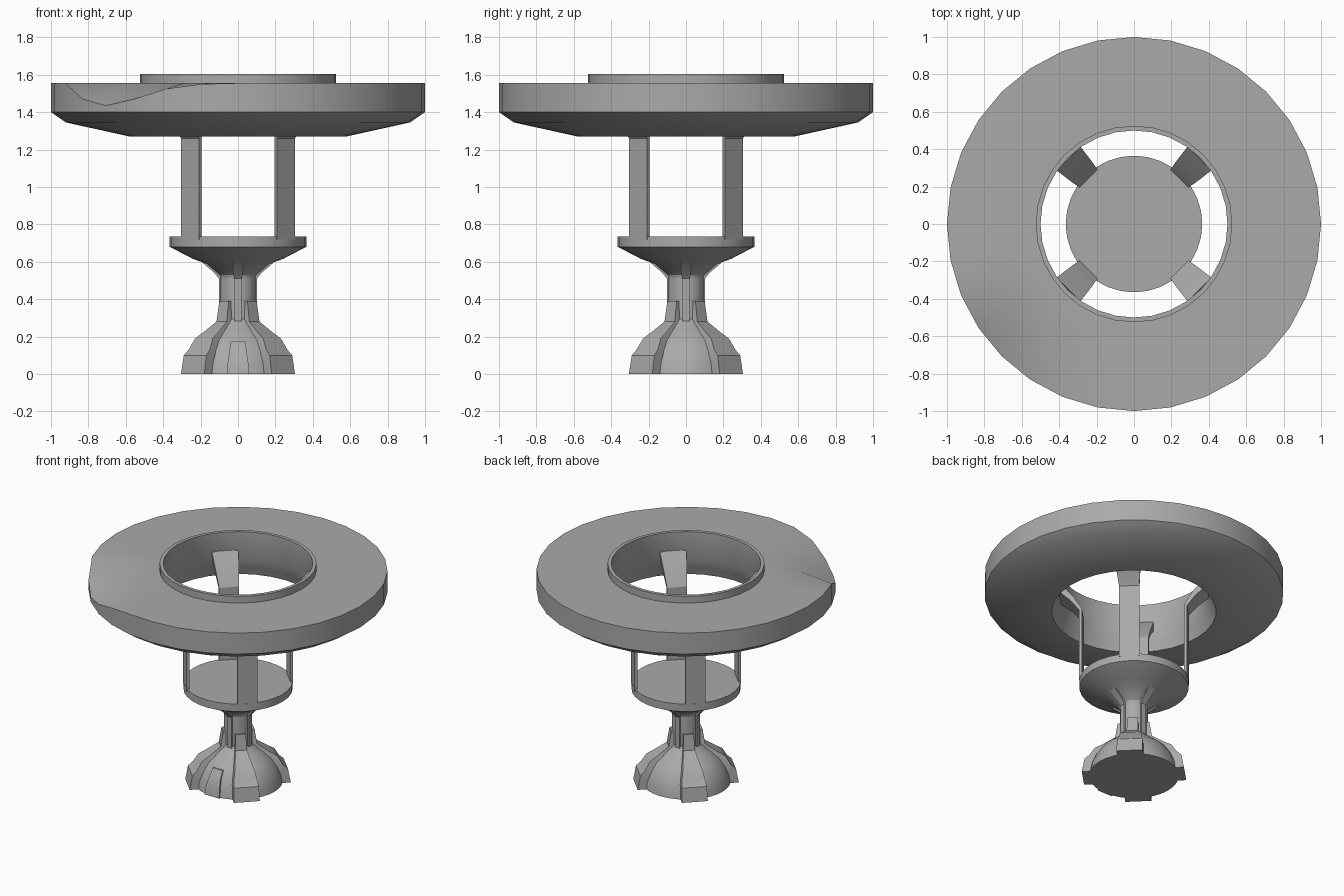
import bpy, bmesh, math

SEG = 32

old = bpy.data.objects.get("Cube")
if old:
    bpy.data.objects.remove(old, do_unlink=True)

grey = bpy.data.materials.new("stone_grey")
grey.use_nodes = True
grey.diffuse_color = (0.4, 0.4, 0.4, 1)
grey.node_tree.nodes["Principled BSDF"].inputs["Base Color"].default_value = (0.4, 0.4, 0.4, 1)


def finish(bm, name, angle=30):
    bmesh.ops.recalc_face_normals(bm, faces=bm.faces)
    mesh = bpy.data.meshes.new(name)
    bm.to_mesh(mesh)
    bm.free()
    obj = bpy.data.objects.new(name, mesh)
    bpy.context.collection.objects.link(obj)
    mesh.materials.append(grey)
    bpy.ops.object.select_all(action='DESELECT')
    bpy.context.view_layer.objects.active = obj
    obj.select_set(True)
    bpy.ops.object.shade_smooth_by_angle(angle=math.radians(angle))
    return obj


def lathe(name, profile, closed=False, segments=SEG):
    """Revolve (radius, height) points; open profiles get flat end caps."""
    bm = bmesh.new()
    rings = []
    for r, z in profile:
        rings.append([bm.verts.new((r * math.cos(a), r * math.sin(a), z))
                      for a in (math.tau * i / segments for i in range(segments))])
    pairs = list(zip(rings, rings[1:]))
    if closed:
        pairs.append((rings[-1], rings[0]))
    for lo, hi in pairs:
        for i in range(segments):
            j = (i + 1) % segments
            bm.faces.new((lo[i], lo[j], hi[j], hi[i]))
    if not closed:
        bm.faces.new(rings[0])
        bm.faces.new(rings[-1])
    return finish(bm, name)


def rib(name, degrees, rows):
    """Radial bar; each row is outer radius, outer z, inner radius, inner z, half width."""
    a = math.radians(degrees)
    c, s = math.cos(a), math.sin(a)
    bm = bmesh.new()
    loops = []
    for ro, zo, ri, zi, w in rows:
        corners = ((ro, -w, zo), (ro, w, zo), (ri, w, zi), (ri, -w, zi))
        loops.append([bm.verts.new((r * c - t * s, r * s + t * c, z)) for r, t, z in corners])
    for lo, hi in zip(loops, loops[1:]):
        for i in range(4):
            j = (i + 1) % 4
            bm.faces.new((lo[i], lo[j], hi[j], hi[i]))
    bm.faces.new(loops[0])
    bm.faces.new(loops[-1])
    return finish(bm, name)


# Broad upper ring with raised collar
ring = lathe("upper_ring", [
    (0.55, 1.27), (0.58, 1.27), (0.92, 1.345), (1.0, 1.40), (1.0, 1.555),
    (0.76, 1.555), (0.525, 1.555), (0.525, 1.605), (0.50, 1.605),
    (0.50, 1.40), (0.53, 1.33)], closed=True)

# Chipped, sunken section of the ring's top rim
dips = [0.085, 0.12, 0.085, 0.03, 0.005]
for v in ring.data.vertices:
    if v.co.z > 1.55 and math.hypot(v.co.x, v.co.y) > 0.95:
        step = round(math.atan2(v.co.y, v.co.x) / math.tau * SEG) % SEG - 19
        if 0 <= step < len(dips):
            v.co.z -= dips[step]

# Dish under the pillars
lathe("dish", [(0.09, 0.50), (0.10, 0.53), (0.17, 0.59), (0.24, 0.615),
               (0.365, 0.68), (0.365, 0.735)])

# Stem and domed foot
lathe("stem", [(0.095, 0.24), (0.095, 0.53)])
lathe("foot", [(0.30, 0), (0.29, 0.06), (0.265, 0.12), (0.225, 0.18),
               (0.16, 0.235), (0.105, 0.28), (0.09, 0.30)])

for n in range(4):
    diagonal = 45 + 90 * n
    # Pillars, flaring out into the ring
    rib(f"pillar_{n + 1}", diagonal, [
        (0.362, 0.72, 0.343, 0.72, 0.068),
        (0.362, 1.26, 0.343, 1.27, 0.068),
        (0.42, 1.33, 0.40, 1.36, 0.078),
        (0.52, 1.42, 0.495, 1.47, 0.09)])
    # Stepped buttresses over the foot
    steps = [(0.343, 0, 0.088), (0.325, 0.10, 0.085), (0.293, 0.13, 0.08),
             (0.258, 0.19, 0.067), (0.21, 0.22, 0.057),
             (0.124, 0.28, 0.039), (0.106, 0.39, 0.035)]
    rib(f"foot_buttress_{n + 1}", diagonal,
        [(r, z, max(r - 0.09, 0.06), z, w) for r, z, w in steps])
    # Slim ribs along the stem, spreading under the dish
    rib(f"stem_rib_{n + 1}", 90 * n, [
        (r, z, 0.06, z, w) for r, z, w in
        [(0.102, 0.25, 0.02), (0.102, 0.51, 0.02), (0.125, 0.54, 0.025), (0.19, 0.595, 0.03)]])

# Tapered panel on the front of the foot
rib("front_panel", -90, [
    (r, z, r - 0.08, z, w) for r, z, w in
    [(0.305, 0, 0.06), (0.296, 0.06, 0.055), (0.272, 0.12, 0.046), (0.236, 0.175, 0.04)]])
